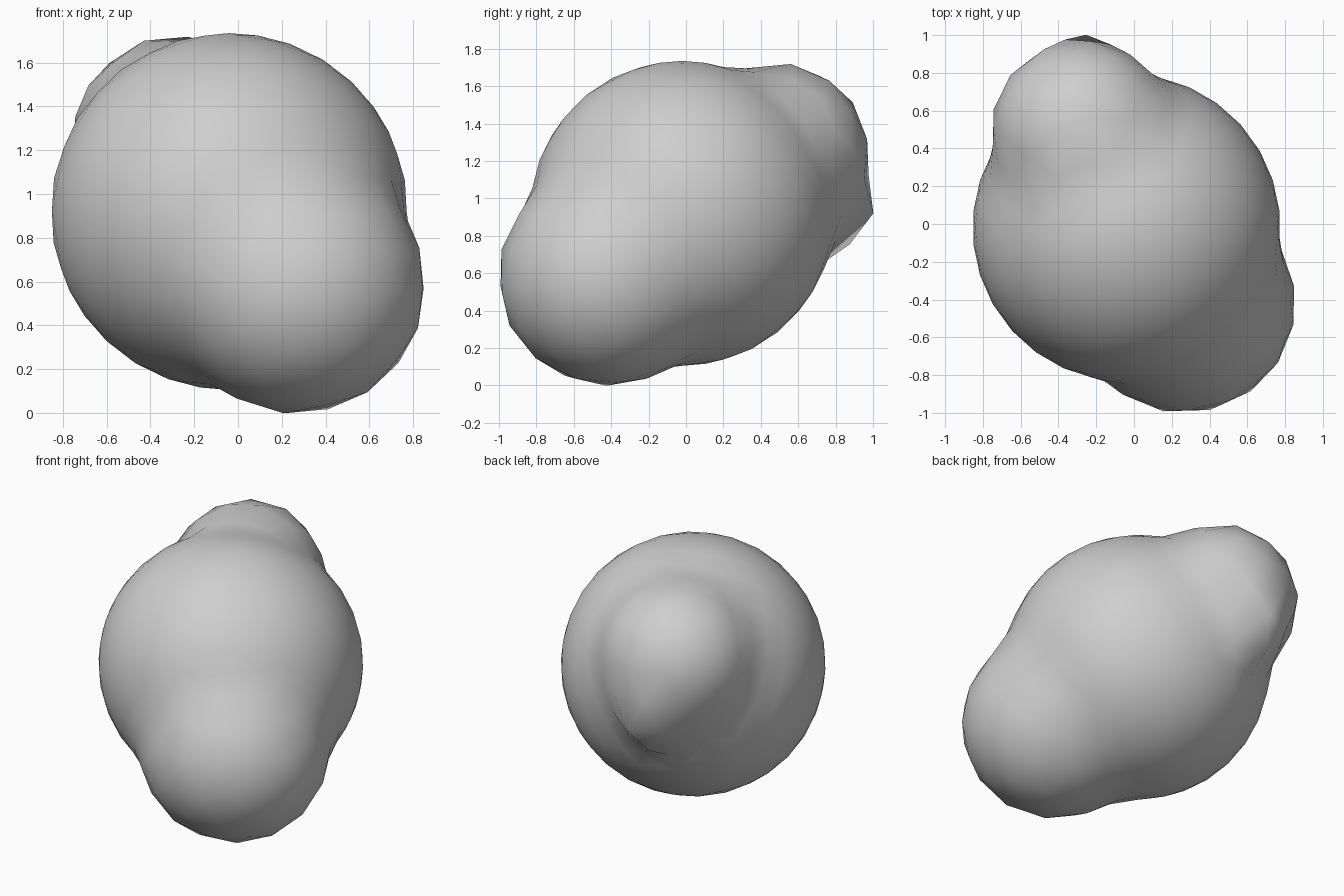
import bpy, bmesh, math
from mathutils import Vector

cube = bpy.data.objects.get("Cube")
if cube:
    bpy.data.objects.remove(cube, do_unlink=True)

# Rounded lobes: centre and radius
BODY = (Vector((-0.04, -0.02, 0.92)), 0.815)
FRONT_LOBE = (Vector((0.27, -0.42, 0.58)), 0.585)
BACK_LOBE = (Vector((-0.28, 0.50, 1.25)), 0.475)
BACK_TIP = (Vector((-0.28, 0.91, 0.84)), 0.1)


def ball(p, lobe):
    return (p - lobe[0]).length - lobe[1]


def tapered(p, a, b):
    """Distance to a capsule that narrows from lobe a to lobe b."""
    axis = b[0] - a[0]
    length = axis.length
    axis = axis.normalized()
    along = (p - a[0]).dot(axis)
    across = (p - a[0] - axis * along).length
    slope = (a[1] - b[1]) / length
    t = (along - across * slope / math.sqrt(1 - slope * slope)) / length
    t = max(0, min(1, t))
    return (p - a[0].lerp(b[0], t)).length - (a[1] + (b[1] - a[1]) * t)


def blend(a, b, k=0.1):
    h = max(k - abs(a - b), 0)
    return min(a, b) - h * h / (4 * k)


def field(p):
    d = blend(ball(p, BODY), ball(p, FRONT_LOBE))
    return blend(d, tapered(p, BACK_LOBE, BACK_TIP))


# Geodesic ball whose points are drawn in onto the blended lobes
bm = bmesh.new()
bmesh.ops.create_icosphere(bm, subdivisions=1, radius=1)
bmesh.ops.subdivide_edges(bm, edges=bm.edges[:], cuts=5, use_grid_fill=True)
bmesh.ops.triangulate(bm, faces=bm.faces[:])
for v in bm.verts:
    ray = v.co.normalized()
    reach = 2.0
    for _ in range(80):
        step = field(BODY[0] + ray * reach)
        reach -= step
        if abs(step) < 0.0005:
            break
    v.co = BODY[0] + ray * reach
bmesh.ops.recalc_face_normals(bm, faces=bm.faces[:])
for f in bm.faces:
    f.smooth = True

mesh = bpy.data.meshes.new("lumpy_rock")
bm.to_mesh(mesh)
bm.free()
rock = bpy.data.objects.new("lumpy_rock", mesh)
bpy.context.collection.objects.link(rock)

# Plain grey
grey = bpy.data.materials.new("light grey")
grey.use_nodes = True
colour = (0.62, 0.62, 0.62, 1)
grey.diffuse_color = colour
grey.node_tree.nodes["Principled BSDF"].inputs["Base Color"].default_value = colour
mesh.materials.append(grey)
